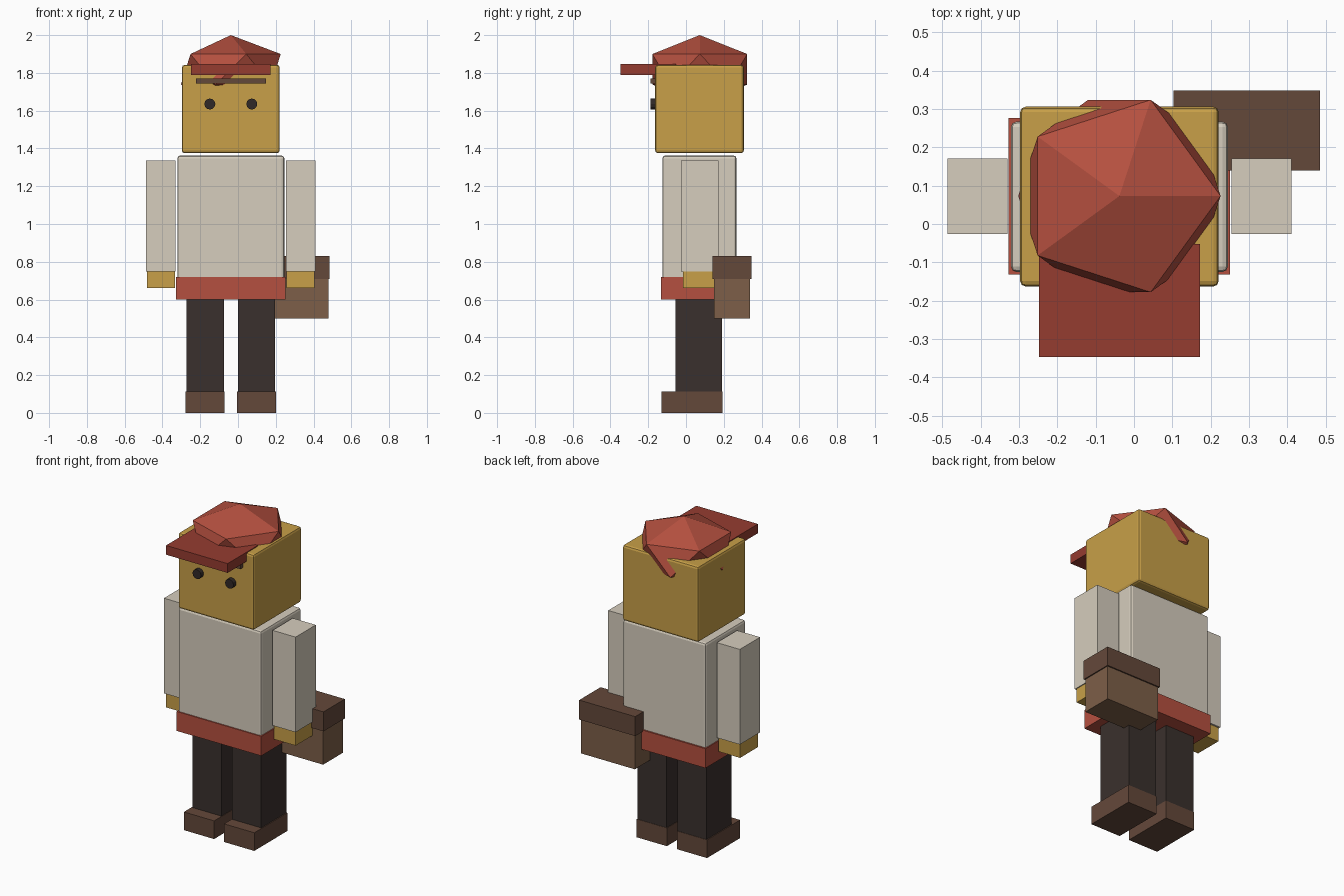
import bpy
import math

if "Cube" in bpy.data.objects:
    bpy.data.objects.remove(bpy.data.objects["Cube"])

CX = -0.038  # body centre line


def material(name, rgb):
    m = bpy.data.materials.new(name)
    m.diffuse_color = (*rgb, 1)
    m.use_nodes = True
    m.node_tree.nodes["Principled BSDF"].inputs["Base Color"].default_value = m.diffuse_color
    return m


SKIN = material("skin", (0.58, 0.35, 0.065))
SHIRT = material("shirt_cream", (0.67, 0.61, 0.51))
RED = material("cap_red", (0.46, 0.08, 0.05))
DARK_RED = material("brim_red", (0.30, 0.045, 0.03))
TROUSER = material("trouser_dark", (0.042, 0.03, 0.026))
BROWN = material("dark_brown", (0.127, 0.065, 0.042))
TAN = material("bag_brown", (0.205, 0.114, 0.065))
BLACK = material("eye_dark", (0.03, 0.022, 0.02))


def box(name, x, y, z, mat, bevel=0):
    """Box from (min, max) ranges on each axis."""
    bpy.ops.mesh.primitive_cube_add(size=1, location=[sum(r) / 2 for r in (x, y, z)])
    o = bpy.context.object
    o.name = name
    o.scale = [r[1] - r[0] for r in (x, y, z)]
    bpy.ops.object.transform_apply(location=False, rotation=False, scale=True)
    o.data.materials.append(mat)
    if bevel:
        b = o.modifiers.new("bevel", "BEVEL")
        b.width = bevel
        b.segments = 2
    return o


def pair(name, inner, outer, y, z, mat):
    """Left and right boxes mirrored about the body centre line."""
    for side, s in (("left", 1), ("right", -1)):
        x = sorted((CX + s * inner, CX + s * outer))
        box(f"{side}_{name}", x, y, z, mat)


# legs and shoes
pair("shoe", 0.034, 0.240, (-0.13, 0.192), (0, 0.112), BROWN)
pair("leg", 0.037, 0.235, (-0.055, 0.19), (0.112, 0.6), TROUSER)

# body
box("waistband", (CX - 0.289, CX + 0.289), (-0.132, 0.277), (0.6, 0.72), RED)
box("torso", (CX - 0.283, CX + 0.283), (-0.125, 0.267), (0.62, 1.362), SHIRT, 0.014)

# arms and hands
pair("arm", 0.292, 0.449, (-0.026, 0.171), (0.748, 1.335), SHIRT)
pair("hand", 0.296, 0.443, (-0.016, 0.16), (0.66, 0.748), SKIN)

# head and face
box("head", (CX - 0.259, CX + 0.259), (-0.163, 0.306), (1.375, 1.842), SKIN, 0.014)
for side, s in (("left", 1), ("right", -1)):
    bpy.ops.mesh.primitive_cylinder_add(
        vertices=12, radius=0.029, depth=0.03,
        location=(CX + s * 0.111, -0.174, 1.635), rotation=(math.pi / 2, 0, 0))
    eye = bpy.context.object
    eye.name = f"{side}_eye"
    eye.data.materials.append(BLACK)
box("brow", (CX - 0.185, CX + 0.185), (-0.187, -0.15), (1.745, 1.77), BROWN)

# cap: faceted crown and flat brim
bpy.ops.mesh.primitive_ico_sphere_add(subdivisions=1, radius=1, location=(CX, 0.073, 1.819))
crown = bpy.context.object
crown.name = "cap_crown"
crown.scale = (0.295, 0.295, 0.181)
bpy.ops.object.transform_apply(location=False, rotation=False, scale=True)
crown.data.materials.append(RED)
box("cap_brim", (CX - 0.21, CX + 0.21), (-0.347, -0.052), (1.79, 1.847), DARK_RED)

# satchel at the back
box("bag_body", (0.111, 0.478), (0.147, 0.34), (0.5, 0.71), TAN)
box("bag_flap", (0.103, 0.485), (0.14, 0.348), (0.71, 0.83), BROWN)
